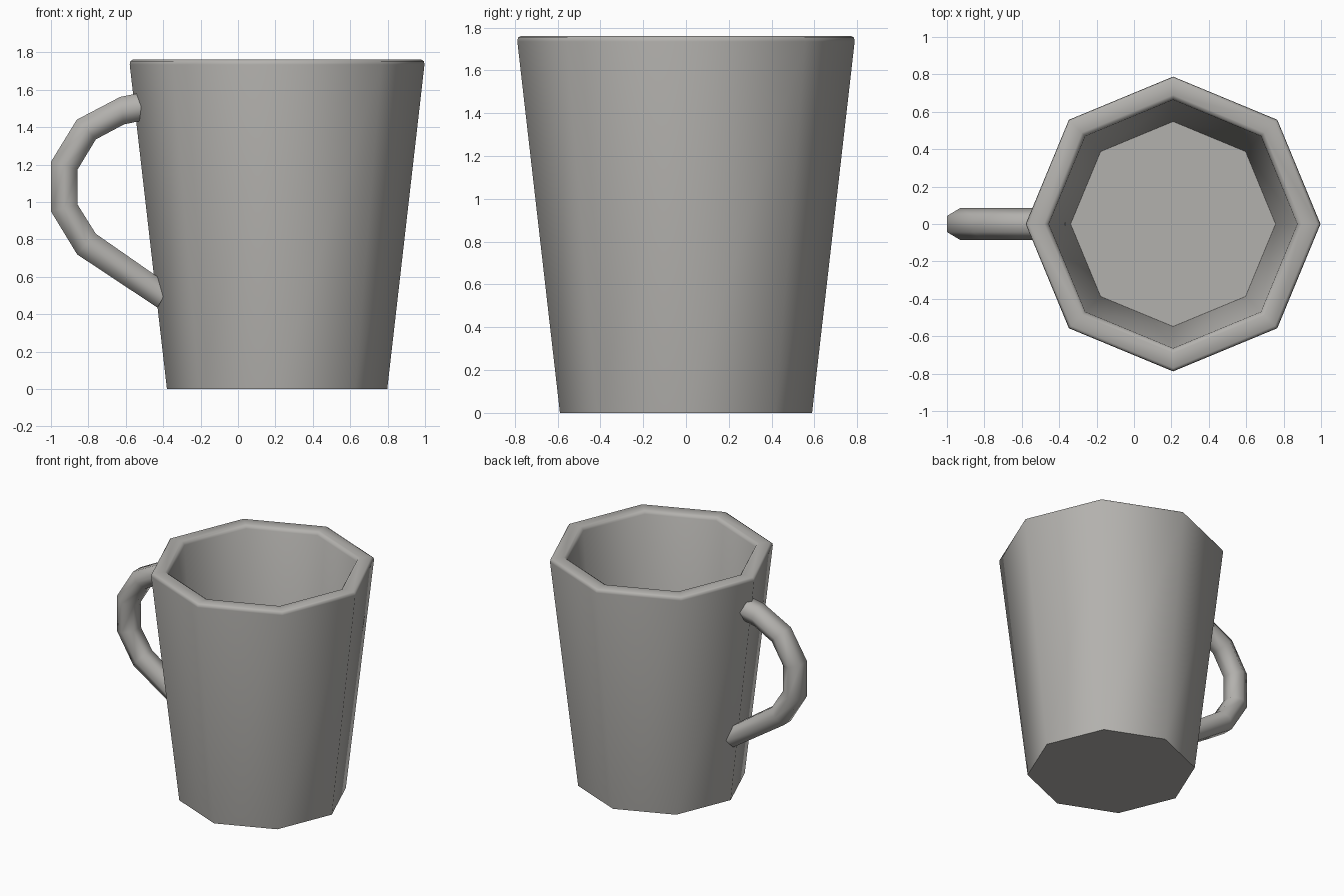
import bpy, bmesh, math

if "Cube" in bpy.data.objects:
    bpy.data.objects.remove(bpy.data.objects["Cube"])

clay = bpy.data.materials.new("warm grey")
clay.diffuse_color = (0.45, 0.44, 0.42, 1)
clay.use_nodes = True
clay.node_tree.nodes["Principled BSDF"].inputs["Base Color"].default_value = clay.diffuse_color


def loft(name, rings, angle):
    """Skin a list of equal-sized rings and cap both ends."""
    bm = bmesh.new()
    loops = [[bm.verts.new(p) for p in r] for r in rings]
    n = len(loops[0])
    for a, b in zip(loops, loops[1:]):
        for i in range(n):
            j = (i + 1) % n
            bm.faces.new((a[i], a[j], b[j], b[i]))
    bm.faces.new(loops[0])
    bm.faces.new(loops[-1])
    bmesh.ops.recalc_face_normals(bm, faces=bm.faces)
    me = bpy.data.meshes.new(name)
    bm.to_mesh(me)
    bm.free()
    ob = bpy.data.objects.new(name, me)
    bpy.context.collection.objects.link(ob)
    me.materials.append(clay)
    bpy.ops.object.select_all(action='DESELECT')
    ob.select_set(True)
    bpy.context.view_layer.objects.active = ob
    bpy.ops.object.shade_smooth_by_angle(angle=math.radians(angle))
    return ob


# Octagonal cup: outer wall, rounded rim, inner wall, floor (radius, z)
CX, SIDES = 0.209, 8
profile = [(0.589, 0), (0.788, 1.735), (0.785, 1.753), (0.770, 1.762),
           (0.690, 1.762), (0.674, 1.753), (0.664, 1.735), (0.548, 0.10)]
loft("cup", [[(CX + r * math.cos(2 * math.pi * i / SIDES),
               r * math.sin(2 * math.pi * i / SIDES), z)
              for i in range(SIDES)] for r, z in profile], 65)

# Hexagonal handle: outer and inner edge points (x, z) along its bend
pairs = [((-0.49, 1.59), (-0.49, 1.44)),
         ((-0.63, 1.562), (-0.61, 1.415)),
         ((-0.862, 1.44), (-0.76, 1.335)),
         ((-1.0, 1.215), (-0.857, 1.175)),
         ((-1.0, 0.95), (-0.857, 0.985)),
         ((-0.86, 0.72), (-0.76, 0.83)),
         ((-0.43, 0.435), (-0.365, 0.555))]
W, H = 0.086, 0.043
rings = []
for (ox, oz), (ix, iz) in pairs:
    mx, mz = (ox + ix) / 2, (oz + iz) / 2
    rings.append([(ox, -H, oz), (ox, H, oz), (mx, W, mz),
                  (ix, H, iz), (ix, -H, iz), (mx, -W, mz)])
loft("handle", rings, 65)
